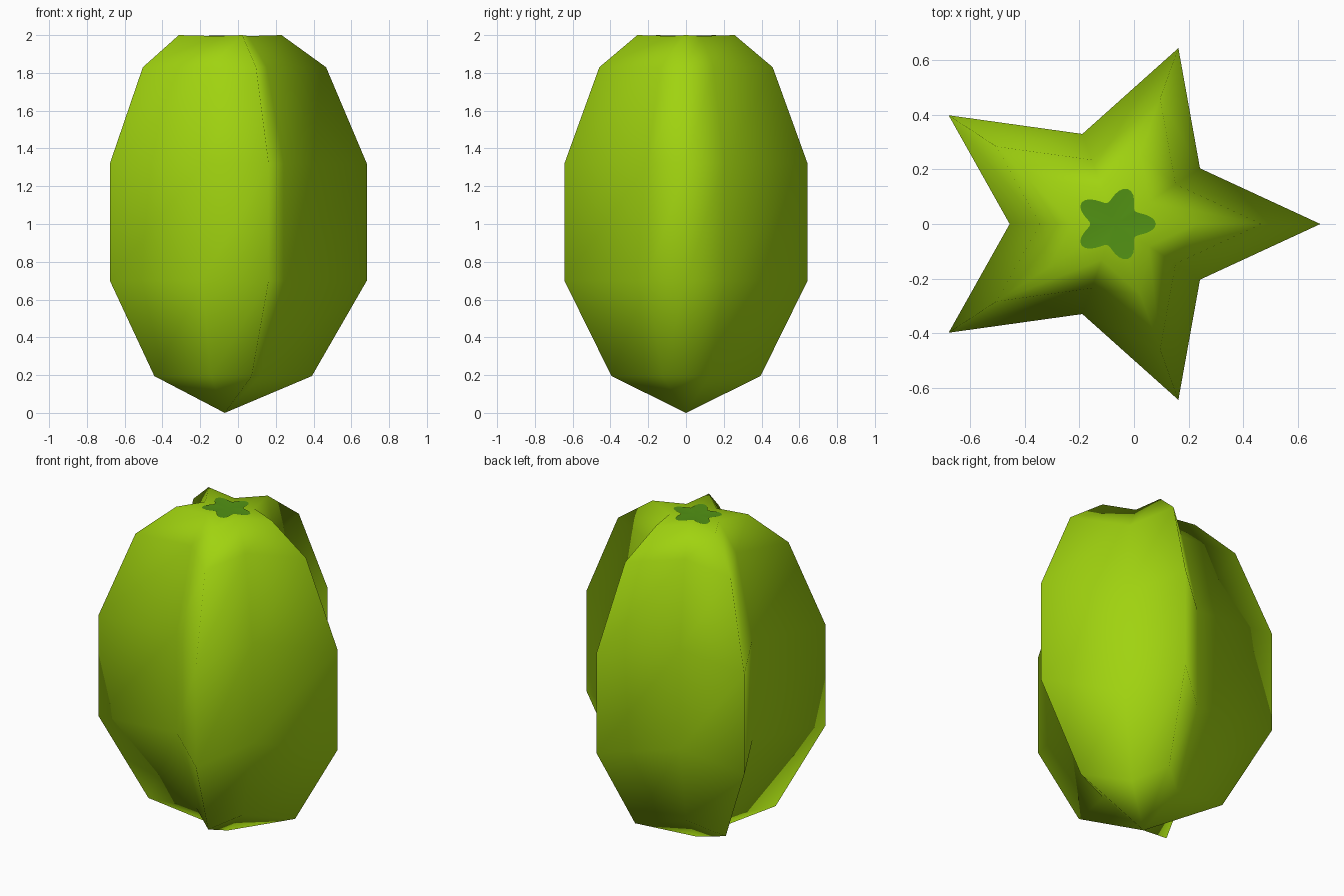
import bpy, bmesh, math

if "Cube" in bpy.data.objects:
    bpy.data.objects.remove(bpy.data.objects["Cube"])

CX, SQUASH = -0.07, 0.9          # axis position and y flattening


def material(name, rgb):
    m = bpy.data.materials.new(name)
    m.diffuse_color = (*rgb, 1)
    m.use_nodes = True
    m.node_tree.nodes["Principled BSDF"].inputs["Base Color"].default_value = m.diffuse_color
    return m


def point(bm, radius, angle, z):
    return bm.verts.new((CX + radius * math.cos(angle),
                         SQUASH * radius * math.sin(angle), z))


def fan(bm, ring, centre, flip=False):
    for i, a in enumerate(ring):
        b = ring[(i + 1) % len(ring)]
        bm.faces.new((b, a, centre) if flip else (a, b, centre))


def finish(bm, name, mat):
    for f in bm.faces:
        f.smooth = True
    mesh = bpy.data.meshes.new(name)
    bm.to_mesh(mesh)
    bm.free()
    mesh.materials.append(mat)
    obj = bpy.data.objects.new(name, mesh)
    bpy.context.collection.objects.link(obj)


# fruit body: five-ridged star section lofted along a height profile
RIDGE, VALLEY = 0.752, 0.385
profile = [(0.195, 0.613), (0.70, 1.0), (1.32, 1.0), (1.83, 0.713), (2.0, 0.4)]
bm = bmesh.new()
rings = []
for z, s in profile:
    ring = []
    for i in range(10):
        r = VALLEY if i % 2 else RIDGE
        dip = 0.005 if i % 2 and z == 2.0 else 0
        ring.append(point(bm, r * s, i * math.pi / 5, z - dip))
    rings.append(ring)
for lo, hi in zip(rings, rings[1:]):
    for i in range(10):
        j = (i + 1) % 10
        bm.faces.new((lo[i], lo[j], hi[j], hi[i]))
fan(bm, rings[0], point(bm, 0, 0, 0), flip=True)
fan(bm, rings[-1], point(bm, 0, 0, 1.99))
finish(bm, "fruit_body", material("lime green", (0.352, 0.65, 0.005)))

# stem scar: thin wavy star plate lying in the top dip
bm = bmesh.new()
N = 60
edge = [point(bm, 0.12 + 0.03 * math.cos(5 * a), a, 1.998)
        for a in (2 * math.pi * i / N for i in range(N))]
fan(bm, edge, point(bm, 0, 0, 1.994))
finish(bm, "stem_scar", material("leaf green", (0.085, 0.29, 0.007)))
